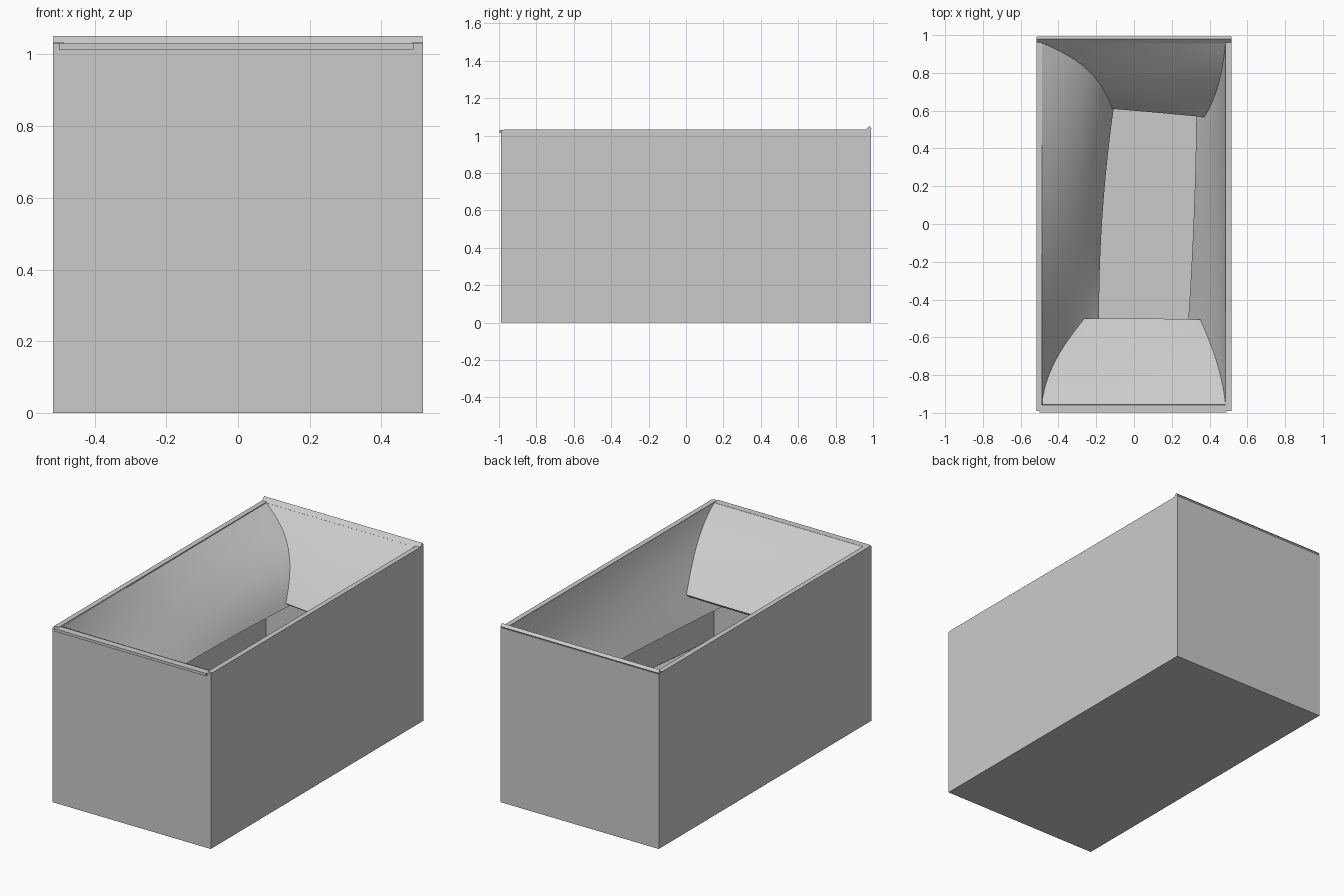
import bpy, bmesh, math

if "Cube" in bpy.data.objects:
    bpy.data.objects.remove(bpy.data.objects["Cube"])

TOP = 1.03


def mesh_object(name, bm):
    me = bpy.data.meshes.new(name)
    bm.to_mesh(me)
    bm.free()
    ob = bpy.data.objects.new(name, me)
    bpy.context.collection.objects.link(ob)
    return ob


def bar(name, size, loc, tilt=0):
    bpy.ops.mesh.primitive_cube_add(size=1, location=loc, rotation=(tilt, 0, 0))
    ob = bpy.context.object
    ob.name = name
    ob.scale = size
    return ob


def lagrange(vals, t):
    # smooth curve through evenly spaced values, t in 0..1
    n = len(vals) - 1
    total = 0
    for i, v in enumerate(vals):
        w = 1
        for j in range(n + 1):
            if j != i:
                w *= (t * n - j) / (i - j)
        total += v * w
    return total


def flap(name, profiles, half, place, nu=24, nv=12):
    # profiles: (inward position, depth below rim) at both ends and the middle
    bm = bmesh.new()
    rows = []
    for i in range(nu + 1):
        s = i / nu
        row = []
        for j in range(nv + 1):
            t = j / nv
            a = lagrange([lagrange([p[0] for p in pr], t) for pr in profiles], s)
            d = lagrange([lagrange([p[1] for p in pr], t) for pr in profiles], s)
            row.append(bm.verts.new(place(a, (2 * s - 1) * half, TOP + d)))
        rows.append(row)
    for i in range(nu):
        for j in range(nv):
            f = bm.faces.new((rows[i][j], rows[i + 1][j], rows[i + 1][j + 1], rows[i][j + 1]))
            f.normal_update()
            if f.normal.z < 0:
                f.normal_flip()
    ob = mesh_object(name, bm)
    mod = ob.modifiers.new("thickness", 'SOLIDIFY')
    mod.thickness = 0.02
    mod.offset = -1
    bpy.context.view_layer.objects.active = ob
    ob.select_set(True)
    bpy.ops.object.modifier_apply(modifier=mod.name)
    bpy.ops.object.shade_smooth_by_angle(angle=math.radians(35))
    ob.select_set(False)
    return ob


# Open carton: walls and floor
bm = bmesh.new()
bmesh.ops.create_cube(bm, size=1)
for v in bm.verts:
    v.co = (v.co.x * 1.032, v.co.y * 1.98, (v.co.z + 0.5) * TOP)
top = [f for f in bm.faces if f.normal.z > 0.9]
bmesh.ops.delete(bm, geom=top, context='FACES_ONLY')
box = mesh_object("carton_body", bm)
wall = box.modifiers.new("wall", 'SOLIDIFY')
wall.thickness = 0.02
wall.offset = -1
wall.use_even_offset = True

# Folded creases along the rim
for side, label in ((-1, "left"), (1, "right")):
    bar(label + "_crease", (0.03, 1.95, 0.022), (side * 0.501, 0, 1.022))
bar("front_crease", (0.99, 0.04, 0.016), (-0.005, -0.977, 1.022))
bar("back_crease", (1.03, 0.033, 0.02), (0, 0.975, 1.033), math.radians(45))

# Side flaps sagging inside, listed front, middle, back
flap("left_flap", [
    [(-0.49, 0), (-0.41, -0.19), (-0.30, -0.335), (-0.17, -0.42)],
    [(-0.49, 0), (-0.36, -0.14), (-0.25, -0.28), (-0.17, -0.41)],
    [(-0.49, 0), (-0.30, -0.09), (-0.15, -0.20), (-0.05, -0.36)],
], 0.965, lambda a, s, z: (a, s, z))
flap("right_flap", [
    [(0.485, 0), (0.42, -0.17), (0.33, -0.335), (0.25, -0.47)],
    [(0.485, 0), (0.44, -0.17), (0.38, -0.32), (0.315, -0.46)],
    [(0.485, 0), (0.455, -0.17), (0.41, -0.32), (0.33, -0.44)],
], 0.965, lambda a, s, z: (a, s, z))

# End flaps, listed left, middle, right
flap("front_flap", [
    [(-0.955, 0), (-0.80, -0.09), (-0.65, -0.205), (-0.505, -0.335)],
    [(-0.955, 0), (-0.80, -0.095), (-0.65, -0.21), (-0.50, -0.335)],
    [(-0.955, 0), (-0.80, -0.09), (-0.65, -0.205), (-0.51, -0.335)],
], 0.485, lambda a, s, z: (s, a, z))
flap("back_flap", [
    [(0.96, 0), (0.85, -0.115), (0.74, -0.24), (0.64, -0.36)],
    [(0.96, 0), (0.83, -0.12), (0.71, -0.24), (0.60, -0.365)],
    [(0.96, 0), (0.81, -0.12), (0.68, -0.25), (0.555, -0.38)],
], 0.485, lambda a, s, z: (s, a, z))
